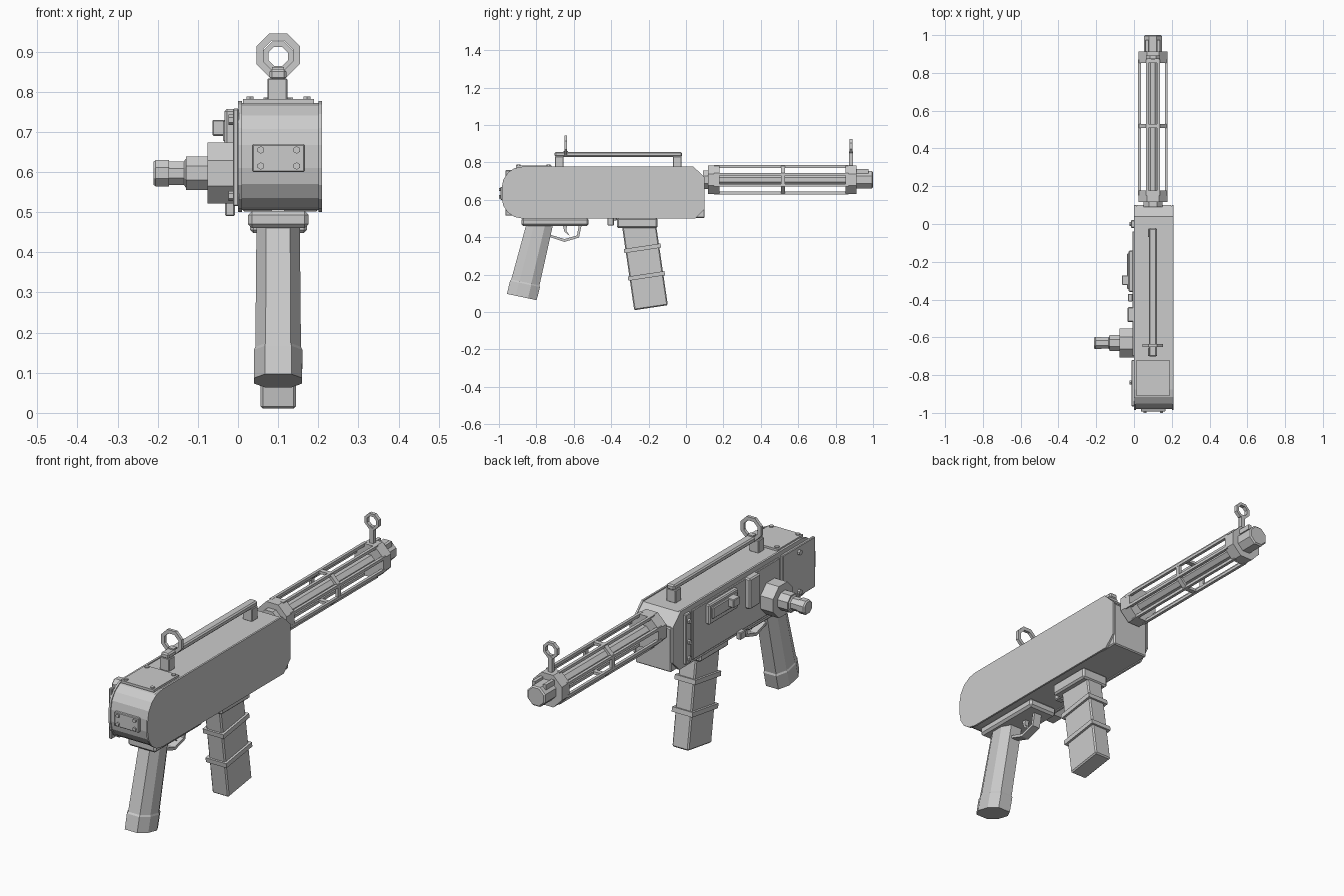
import bpy, bmesh
from math import cos, sin, pi
from mathutils import Vector

if "Cube" in bpy.data.objects:
    bpy.data.objects.remove(bpy.data.objects["Cube"])

CX, BZ = 0.1, 0.707          # centre plane of the body, barrel height


def loft(name, rings, closed=False):
    """Skin equal-length rings; closed joins last to first, else caps ends."""
    bm = bmesh.new()
    vs = [[bm.verts.new(p) for p in r] for r in rings]
    n = len(vs[0])
    for i in range(len(vs) if closed else len(vs) - 1):
        a, b = vs[i], vs[(i + 1) % len(vs)]
        for j in range(n):
            bm.faces.new((a[j], a[(j + 1) % n], b[(j + 1) % n], b[j]))
    if not closed:
        bm.faces.new(vs[0])
        bm.faces.new(vs[-1])
    bmesh.ops.recalc_face_normals(bm, faces=bm.faces)
    me = bpy.data.meshes.new(name)
    bm.to_mesh(me)
    bm.free()
    ob = bpy.data.objects.new(name, me)
    bpy.context.collection.objects.link(ob)
    return ob


def bevel(ob, w, seg=1):
    m = ob.modifiers.new("bevel", 'BEVEL')
    m.width, m.segments = w, seg
    return ob


def prism(name, prof, x0, x1):
    """Extrude a (y, z) side profile along x."""
    return loft(name, [[(x, y, z) for y, z in prof] for x in (x0, x1)])


def box(name, x, y, z, bev=0):
    ob = prism(name, [(y[0], z[0]), (y[1], z[0]), (y[1], z[1]), (y[0], z[1])], *x)
    return bevel(ob, bev) if bev else ob


def ngon(c, axis, r, n=8):
    """Regular polygon with inradius r around an axis, flats facing up."""
    R = r / cos(pi / n)
    out = []
    for i in range(n):
        u, v = (R * f((i + 0.5) * 2 * pi / n) for f in (cos, sin))
        out.append(Vector(c) + Vector({'x': (0, u, v), 'y': (u, 0, v), 'z': (u, v, 0)}[axis]))
    return out


def turned(name, c, axis, steps, n=8):
    """Stepped solid: steps are (position on axis, radius)."""
    k = 'xyz'.index(axis)
    rings = []
    for t, r in steps:
        p = list(c)
        p[k] = t
        rings.append(ngon(p, axis, r, n))
    return loft(name, rings)


def hoop(name, c, ro, ri, y0, y1):
    rings = [ngon((c[0], y, c[1]), 'y', r) for y, r in ((y0, ro), (y1, ro), (y1, ri), (y0, ri))]
    return loft(name, rings, closed=True)


def outline(d):
    """Side outline of the body, rounded at the back, inset by d."""
    r, y0, z0, z1 = 0.11, -0.985, 0.5, 0.777
    pts = [(0.1 - d, 0.55), (0.1 - d, 0.72), (0.04, z1 - d)]
    for cz, a0 in ((z1 - r, 90), (z0 + r, 180)):
        for i in range(5):
            a = (a0 + i * 22.5) * pi / 180
            pts.append((y0 + r + (r - d) * cos(a), cz + (r - d) * sin(a)))
    return pts + [(0.05, z0 + d)]


# Receiver body with raised side plates
prism("body", outline(0.005), 0.005, 0.205)
prism("right_plate", outline(0), 0.2, 0.209)
prism("left_plate", outline(0), 0.0, 0.01)
box("front_block", (0.01, 0.2), (0.0, 0.1), (0.502, 0.715), 0.005)

# Left side panels, cocking plate and selector
box("left_rear_panel", (-0.013, 0.002), (-0.965, -0.72), (0.515, 0.758), 0.003)
box("left_main_panel", (-0.009, 0.002), (-0.70, -0.04), (0.515, 0.755), 0.003)
box("left_front_strip", (-0.015, 0.002), (-0.02, 0.02), (0.515, 0.755), 0.003)
box("cocking_plate", (-0.028, 0), (-0.36, -0.14), (0.65, 0.745), 0.005)
box("cocking_slot_rail", (-0.037, 0), (-0.345, -0.155), (0.675, 0.73), 0.004)
box("cocking_handle", (-0.064, 0), (-0.322, -0.272), (0.69, 0.73), 0.003)
box("side_bar", (-0.034, 0), (-0.52, -0.44), (0.61, 0.757), 0.006)
box("catch_lever", (-0.032, -0.008), (-0.41, -0.37), (0.49, 0.525), 0.003)
for i, (y, z) in enumerate([(0, 0.72), (0, 0.62), (0, 0.54), (-0.84, 0.73), (-0.84, 0.54)]):
    turned(f"side_bolt_{i}", (0, y, z), 'x', [(0, 0.011), (-0.024, 0.011)], 6)

# Side knob
turned("side_knob", (0, -0.63, 0.597), 'x',
       [(0, 0.076), (-0.076, 0.076), (-0.076, 0.042), (-0.13, 0.042), (-0.13, 0.036),
        (-0.135, 0.029), (-0.172, 0.029), (-0.172, 0.033), (-0.205, 0.033), (-0.211, 0.028)])

# Bolted cover plates on the top and back
box("top_cover", (0.013, 0.189), (-0.91, -0.72), (0.77, 0.782))
for x in (0.03, 0.075 + 0.097):
    for y in (-0.895, -0.735):
        turned("top_bolt", (x, y, 0), 'z', [(0.778, 0.009), (0.788, 0.009)], 6)
box("back_plate", (0.036, 0.166), (-0.993, -0.97), (0.6, 0.669), 0.003)
for x in (0.057, 0.146):
    for z in (0.615, 0.655):
        turned("back_bolt", (x, 0, z), 'y', [(-1.0, 0.008), (-0.985, 0.008)], 6)

# Carrying rail
for i, y in enumerate((-0.70, -0.07)):
    box(f"rail_post_{i}", (0.073, 0.123), (y, y + 0.045), (0.77, 0.833), 0.003)
box("rail", (0.079, 0.121), (-0.702, -0.022), (0.83, 0.856), 0.006)

# Ring sights
box("rear_sight_base", (0.085, 0.115), (-0.655, -0.63), (0.845, 0.862))
hoop("rear_sight_ring", (CX, 0.891), 0.054, 0.037, -0.65, -0.635)
box("front_sight_post", (0.09, 0.11), (0.872, 0.892), (0.775, 0.858))
hoop("front_sight_ring", (CX, 0.888), 0.037, 0.024, 0.873, 0.891)

# Barrel, cage and muzzle
c = (CX, 0, BZ)
turned("barrel", c, 'y', [(0.09, 0.05), (0.125, 0.05), (0.125, 0.03), (0.9, 0.03)])
turned("rear_collar", c, 'y', [(0.117, 0.077), (0.178, 0.077)])
turned("front_collar", c, 'y', [(0.853, 0.077), (0.912, 0.077)])
hoop("middle_band", (CX, BZ), 0.077, 0.064, 0.507, 0.53)
for i, p in enumerate(ngon(c, 'y', 0.071)):
    box(f"cage_bar_{i}", (p.x - 0.007, p.x + 0.007), (0.15, 0.87), (p.z - 0.007, p.z + 0.007))
turned("muzzle", c, 'y', [(0.9, 0.047), (0.994, 0.047), (1.0, 0.041)])
for x in (0.07, 0.13):
    box("muzzle_lug", (x - 0.008, x + 0.008), (0.91, 0.975), (0.74, 0.764))


def tilted(name, top, bottom, slices, tilt, shape):
    """Solid along a leaning axis; slices are (0..1, scale), tilt skews the ends."""
    rings = []
    for t, s, k in slices:
        cy = top[0] + (bottom[0] - top[0]) * t
        cz = top[1] + (bottom[1] - top[1]) * t
        rings.append([(CX + u * s, cy + v * s, cz + v * s * tilt * k) for u, v in shape])
    return loft(name, rings)


# Pistol grip
box("grip_base", (0.025, 0.176), (-0.88, -0.52), (0.46, 0.503), 0.01)
grip = [(a * sx, b * sy) for sx, sy, a, b in
        [(1, 1, 0.032, -0.077), (1, 1, 0.058, -0.032), (1, 1, 0.058, 0.032), (1, 1, 0.032, 0.077)]]
grip += [(-u, v) for u, v in reversed(grip)]
tilted("grip", (-0.782, 0.47), (-0.878, 0.08),
       [(0, 0.93, 0), (0.8, 0.98, 1), (0.82, 1.04, 1), (1, 1.03, 1)], -0.21, grip)

# Trigger guard and trigger
guard = [(-0.725, 0.40), (-0.65, 0.375), (-0.572, 0.398), (-0.557, 0.47)]
inner = [(-0.572, 0.47), (-0.583, 0.409), (-0.65, 0.39), (-0.725, 0.413)]
prism("trigger_guard", guard + inner, 0.08, 0.12)
prism("trigger", [(-0.66, 0.47), (-0.635, 0.47), (-0.64, 0.435), (-0.62, 0.405), (-0.65, 0.43)], 0.09, 0.11)
box("magazine_catch", (0.08, 0.12), (-0.42, -0.385), (0.462, 0.505), 0.004)

# Magazine with two bands
box("magazine_well", (0.03, 0.172), (-0.37, -0.152), (0.448, 0.503), 0.008)
mag = [(-0.044, -0.09), (0.044, -0.09), (0.044, 0.09), (-0.044, 0.09)]
top, low = (-0.252, 0.47), (-0.187, 0.023)
bevel(tilted("magazine", top, low, [(0, 1, 0.8), (1, 1, 1)], 0.15, mag), 0.006)
band = [(u * 1.25, v * 1.09) for u, v in mag]
for i, t in enumerate((0.29, 0.62)):
    tilted(f"magazine_band_{i}", top, low, [(t - 0.025, 1, 1), (t + 0.025, 1, 1)], 0.15, band)
